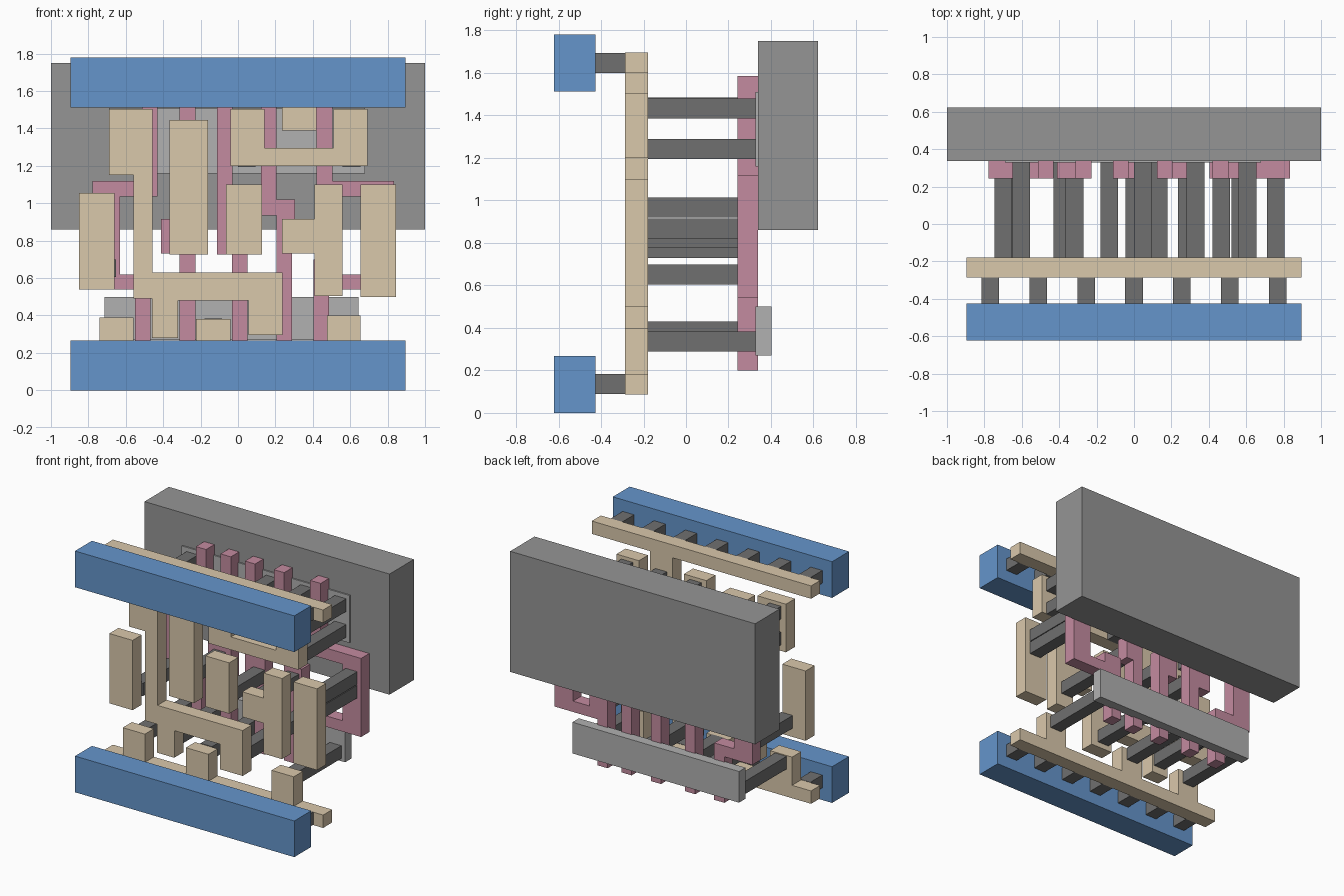
import bpy, bmesh

def mat(name, col):
    m = bpy.data.materials.new(name)
    m.diffuse_color = (*col, 1)
    return m

BLUE = mat("rail_blue", (0.13, 0.30, 0.60))
TAN = mat("strap_tan", (0.70, 0.58, 0.41))
PINK = mat("gate_pink", (0.55, 0.26, 0.35))
DARK = mat("contact_dark", (0.16, 0.16, 0.16))
GREY = mat("well_grey", (0.30, 0.30, 0.30))
LIGHT = mat("diffusion_grey", (0.44, 0.44, 0.44))

def plate(name, outline, y0, y1, m):
    """Extrude an x-z outline from y0 to y1."""
    bm = bmesh.new()
    f = bm.faces.new([bm.verts.new((x, y0, z)) for x, z in outline])
    r = bmesh.ops.extrude_face_region(bm, geom=[f])
    vs = [g for g in r["geom"] if isinstance(g, bmesh.types.BMVert)]
    bmesh.ops.translate(bm, verts=vs, vec=(0, y1 - y0, 0))
    bmesh.ops.recalc_face_normals(bm, faces=bm.faces)
    me = bpy.data.meshes.new(name)
    bm.to_mesh(me)
    bm.free()
    me.materials.append(m)
    ob = bpy.data.objects.new(name, me)
    bpy.context.collection.objects.link(ob)
    return ob

def box(name, x0, x1, z0, z1, y0, y1, m):
    return plate(name, [(x0, z0), (x1, z0), (x1, z1), (x0, z1)], y0, y1, m)

# layer depths
METAL = (-0.622, -0.425)
STRAP = (-0.286, -0.18)
GATE = (0.242, 0.338)
DIFF = (0.328, 0.403)
WELL = (0.338, 0.622)

# well and diffusion slabs
box("well", -1, 1, 0.86, 1.75, *WELL, GREY)
box("lower_diffusion", -0.715, 0.645, 0.27, 0.50, *DIFF, LIGHT)
box("upper_diffusion", -0.69, 0.68, 1.16, 1.51, *DIFF, LIGHT)

# power rails with their short posts
for tag, z0, zp in (("lower", 0.0, 0.09), ("upper", 1.513, 1.60)):
    box(tag + "_rail", -0.895, 0.895, z0, z0 + 0.267, *METAL, BLUE)
    for i in range(7):
        x = (i - 3) * 0.256
        box(f"{tag}_rail_post_{i}", x - 0.047, x + 0.047, zp, zp + 0.094,
            METAL[1], STRAP[0], DARK)

# tan rail straps with tabs
plate("lower_strap", [(-0.895, 0.087), (0.895, 0.087), (0.895, 0.182),
      (0.655, 0.182), (0.655, 0.40), (0.475, 0.40), (0.475, 0.182),
      (-0.04, 0.182), (-0.04, 0.38), (-0.225, 0.38), (-0.225, 0.182),
      (-0.56, 0.182), (-0.56, 0.39), (-0.74, 0.39), (-0.74, 0.182),
      (-0.895, 0.182)], *STRAP, TAN)
plate("upper_strap", [(-0.895, 1.60), (0.235, 1.60), (0.235, 1.39), (0.42, 1.39),
      (0.42, 1.60), (0.895, 1.60), (0.895, 1.695), (-0.895, 1.695)], *STRAP, TAN)

# tan wiring
plate("long_wire", [(-0.69, 1.505), (-0.69, 1.15), (-0.56, 1.15), (-0.56, 0.49),
      (-0.46, 0.49), (-0.46, 0.28), (-0.32, 0.28), (-0.32, 0.48), (0.055, 0.48),
      (0.055, 0.295), (0.238, 0.295), (0.238, 0.63), (-0.457, 0.63),
      (-0.457, 1.505)], *STRAP, TAN)
plate("u_wire", [(-0.04, 1.505), (-0.04, 1.20), (0.693, 1.20), (0.693, 1.505),
      (0.51, 1.505), (0.51, 1.295), (0.143, 1.295), (0.143, 1.505)], *STRAP, TAN)
plate("t_wire", [(0.235, 0.73), (0.41, 0.73), (0.41, 0.505), (0.56, 0.505),
      (0.56, 1.10), (0.41, 1.10), (0.41, 0.915), (0.235, 0.915)], *STRAP, TAN)
for i, (x0, x1, z0, z1) in enumerate([(-0.85, -0.66, 0.54, 1.055),
                                      (-0.365, -0.16, 0.725, 1.445),
                                      (-0.065, 0.128, 0.725, 1.10),
                                      (0.655, 0.845, 0.50, 1.10)]):
    box(f"pad_wire_{i}", x0, x1, z0, z1, *STRAP, TAN)

# pink gates
B, T = 0.20, 1.585
plate("gate_1", [(-0.55, B), (-0.467, B), (-0.467, 0.62), (-0.63, 0.62),
      (-0.63, 1.037), (-0.43, 1.037), (-0.43, T), (-0.513, T), (-0.513, 1.12),
      (-0.778, 1.12), (-0.778, 0.54), (-0.55, 0.54)], *GATE, PINK)
plate("gate_2", [(-0.312, B), (-0.228, B), (-0.228, T), (-0.312, T),
      (-0.312, 0.915), (-0.413, 0.915), (-0.413, 0.73), (-0.312, 0.73)], *GATE, PINK)
plate("gate_3", [(-0.033, B), (0.05, B), (0.05, 0.91), (-0.03, 0.91), (-0.03, T),
      (-0.113, T), (-0.113, 0.725), (-0.033, 0.725)], *GATE, PINK)
plate("gate_4", [(0.207, B), (0.29, B), (0.29, 0.73), (0.35, 0.73), (0.35, 0.91),
      (0.305, 0.91), (0.305, 1.02), (0.207, 1.02), (0.207, T), (0.123, T),
      (0.123, 0.935), (0.207, 0.935)], *GATE, PINK)
plate("gate_5", [(0.403, B), (0.487, B), (0.487, 0.54), (0.835, 0.54), (0.835, 1.12),
      (0.505, 1.12), (0.505, T), (0.42, T), (0.42, 1.037), (0.685, 1.037),
      (0.685, 0.62), (0.55, 0.62), (0.55, 0.70), (0.403, 0.70)], *GATE, PINK)

# contact bars: (x, z) of lower left corner
W = 0.094
to_gate = [(-0.745, 0.605), (-0.365, 0.775), (-0.045, 0.73), (0.235, 0.775),
           (0.42, 0.605), (0.71, 0.82), (0.71, 0.92)]
to_diff = [(-0.695, 0.29), (-0.43, 0.335), (-0.18, 0.29), (0.085, 0.335), (0.52, 0.29),
           (-0.65, 1.195), (-0.65, 1.385), (0.0, 1.195), (0.0, 1.385),
           (0.282, 1.39), (0.56, 1.195), (0.56, 1.385)]
for tag, pts, y in (("gate", to_gate, GATE[0]), ("diffusion", to_diff, DIFF[0])):
    for i, (x, z) in enumerate(pts):
        box(f"{tag}_contact_{i}", x, x + W, z, z + W, STRAP[1], y, DARK)
